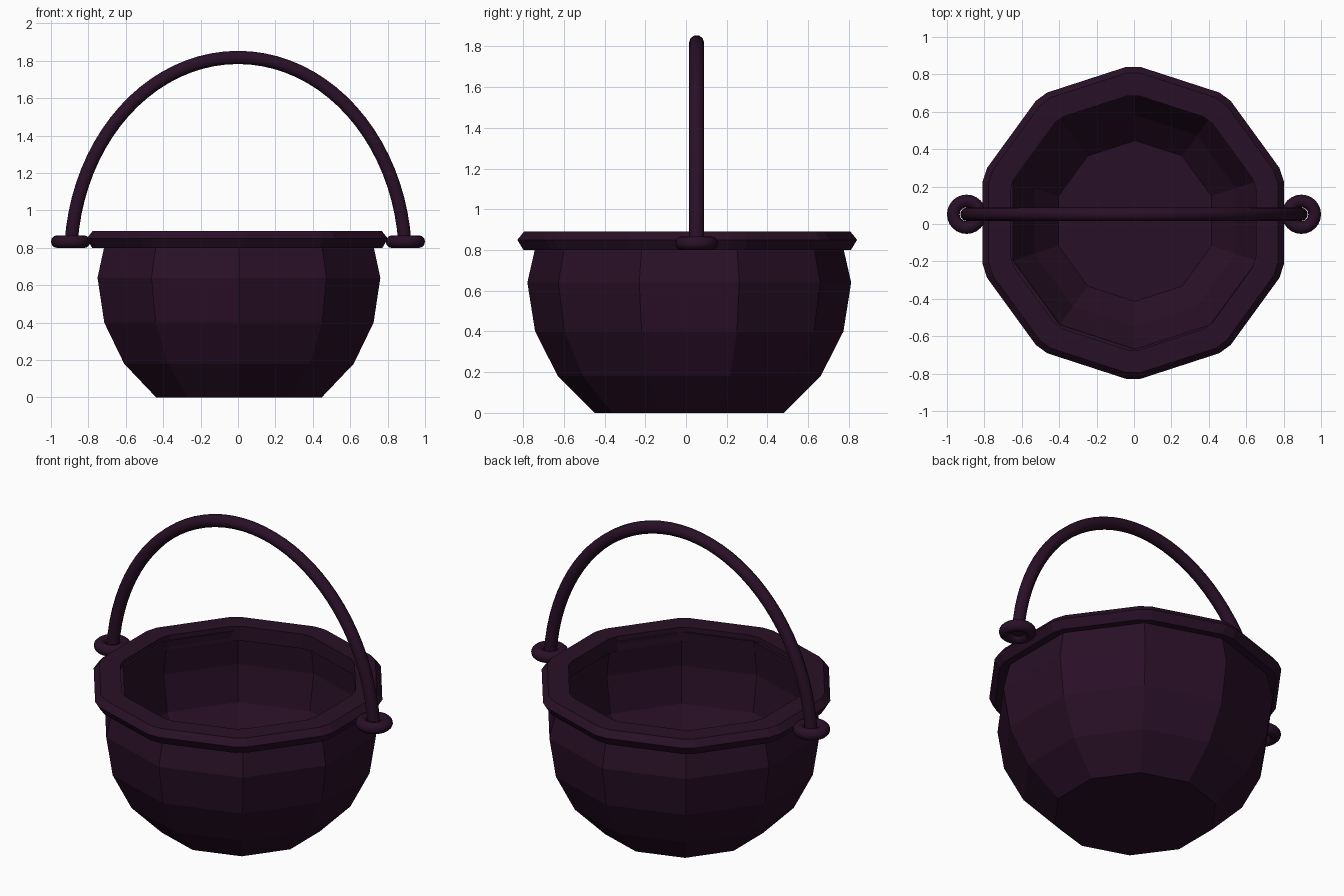
import bpy, bmesh, math
from math import sin, cos, pi

cube = bpy.data.objects.get("Cube")
if cube:
    bpy.data.objects.remove(cube, do_unlink=True)

SIDES = 10
HANDLE_Y = 0.052

iron = bpy.data.materials.new("dark_purple_iron")
iron.use_nodes = True
colour = (0.022, 0.005, 0.02, 1)
iron.diffuse_color = colour
iron.node_tree.nodes["Principled BSDF"].inputs["Base Color"].default_value = colour


def lathe(name, profile, angles, centre, ring=False):
    """Sweep (radius, z) points around z; cap both ends, or close as a ring."""
    bm = bmesh.new()
    loops = [[bm.verts.new((centre[0] + r * cos(a), centre[1] + r * sin(a), z))
              for a in angles] for r, z in profile]
    pairs = list(zip(loops, loops[1:]))
    if ring:
        pairs.append((loops[-1], loops[0]))
    else:
        bm.faces.new(loops[0])
        bm.faces.new(loops[-1])
    n = len(angles)
    for low, high in pairs:
        for i in range(n):
            j = (i + 1) % n
            bm.faces.new((low[i], low[j], high[j], high[i]))
    bmesh.ops.recalc_face_normals(bm, faces=bm.faces)
    mesh = bpy.data.meshes.new(name)
    bm.to_mesh(mesh)
    bm.free()
    mesh.materials.append(iron)
    obj = bpy.data.objects.new(name, mesh)
    bpy.context.collection.objects.link(obj)
    return obj


# Bowl: faceted outer wall, then back down the inner wall to the floor
corners = [pi / 2 + 2 * pi * i / SIDES for i in range(SIDES)]
outer = [(0.465, 0), (0.645, 0.18), (0.757, 0.40), (0.795, 0.64), (0.745, 0.86)]
inner = [(0.685, 0.86), (0.715, 0.64), (0.68, 0.42), (0.565, 0.22), (0.43, 0.07)]
lathe("bowl", outer + inner, corners, (0.005, 0.016))

# Rim: same sides, with each corner cut off
cut_corners = [a + d for a in corners for d in (-0.045, 0.045)]
lip = [(0.68, 0.80), (0.805, 0.80), (0.835, 0.85), (0.802, 0.89), (0.68, 0.89)]
lathe("rim", lip, cut_corners, (-0.004, 0.006), ring=True)

# Handle: round bar along an arch
curve = bpy.data.curves.new("handle", "CURVE")
curve.dimensions = "3D"
curve.bevel_depth = 0.037
curve.bevel_resolution = 3
curve.use_fill_caps = True
STEPS = 40
start = 0.08
spline = curve.splines.new("POLY")
spline.points.add(STEPS)
for i, point in enumerate(spline.points):
    a = start + (pi - 2 * start) * i / STEPS
    point.co = (0.895 * cos(a), HANDLE_Y, 0.74 + 1.078 * sin(a), 1)
curve.materials.append(iron)
handle = bpy.data.objects.new("handle", curve)
bpy.context.collection.objects.link(handle)
bpy.ops.object.select_all(action="DESELECT")
handle.select_set(True)
bpy.context.view_layer.objects.active = handle
bpy.ops.object.convert(target="MESH")
bpy.ops.object.shade_smooth_by_angle(angle=math.radians(50))

# Rings that hold the handle ends
for side, name in ((1, "left_handle_ring"), (-1, "right_handle_ring")):
    bpy.ops.mesh.primitive_torus_add(
        location=(side * 0.895, HANDLE_Y, 0.833), major_radius=0.071,
        minor_radius=0.034, major_segments=24, minor_segments=12)
    ring = bpy.context.object
    ring.name = name
    ring.data.materials.append(iron)
    bpy.ops.object.shade_smooth_by_angle(angle=math.radians(50))
